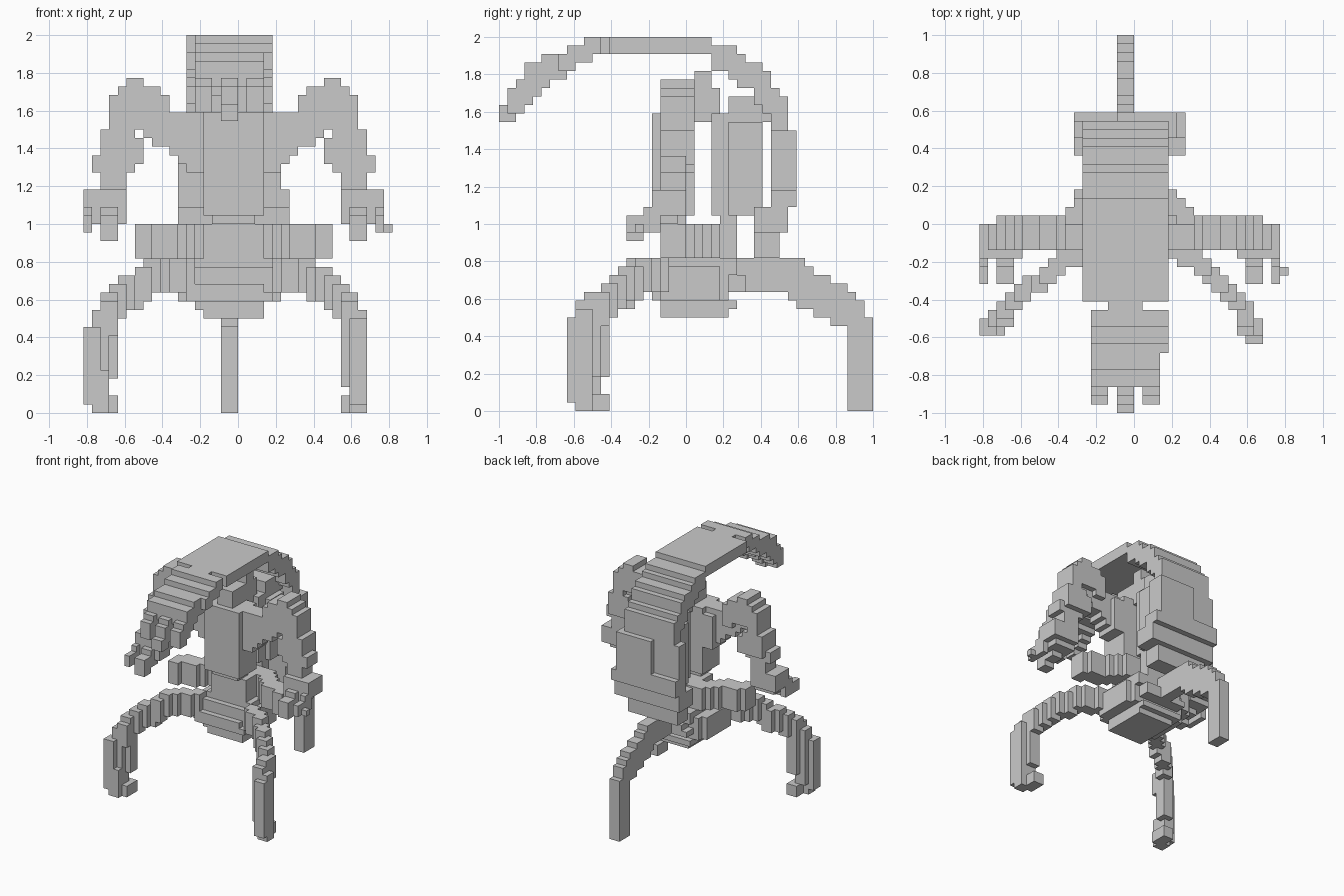
import bpy
import bmesh
from mathutils import Vector

UNIT = 1 / 22  # edge length of one block

cube = bpy.data.objects.get("Cube")
if cube:
    bpy.data.objects.remove(cube, do_unlink=True)

grey = bpy.data.materials.new("plain grey")
grey.use_nodes = True
shade = (0.59, 0.59, 0.59, 1)
grey.diffuse_color = shade
grey.node_tree.nodes["Principled BSDF"].inputs["Base Color"].default_value = shade


def box(low, high):
    """All block cells between two corners."""
    return {(x, y, z) for x in range(low[0], high[0])
            for y in range(low[1], high[1]) for z in range(low[2], high[2])}


def sweep(size, *path):
    """Drag a box along a path, leaving stepped blocks."""
    cells = set()
    for start, end in zip(path, path[1:]):
        start, end = Vector(start), Vector(end)
        steps = max(1, round(max(abs(d) for d in end - start)))
        for step in range(steps + 1):
            corner = [int(round(c)) for c in start.lerp(end, step / steps)]
            cells |= box(corner, [c + s for c, s in zip(corner, size)])
    return cells


def mirror(cells):
    return {(-2 - x, y, z) for x, y, z in cells}


def build(name, cells):
    """Skin the cells with their exposed square faces."""
    bm = bmesh.new()
    verts = {}

    def vert(corner):
        if corner not in verts:
            verts[corner] = bm.verts.new([c * UNIT for c in corner])
        return verts[corner]

    for cell in sorted(cells):
        for axis in range(3):
            for side in (0, 1):
                near = list(cell)
                near[axis] += 2 * side - 1
                if tuple(near) in cells:
                    continue
                ring = []
                for a, b in ((0, 0), (1, 0), (1, 1), (0, 1)):
                    corner = list(cell)
                    corner[axis] += side
                    corner[(axis + 1) % 3] += a
                    corner[(axis + 2) % 3] += b
                    ring.append(vert(tuple(corner)))
                bm.faces.new(ring if side else ring[::-1])
    mesh = bpy.data.meshes.new(name)
    bm.to_mesh(mesh)
    bm.free()
    mesh.materials.append(grey)
    obj = bpy.data.objects.new(name, mesh)
    bpy.context.scene.collection.objects.link(obj)


# Overhanging canopy: roof, rounded rear, front fringe and its three prongs
roof = box((-6, -9, 42), (4, 3, 44)) | box((-3, -11, 42), (1, -9, 44))
roof |= sweep((10, 2, 3), (-6, 3, 40), (-6, 4, 40), (-6, 6, 38), (-6, 8, 37),
              (-6, 9, 35), (-6, 10, 33))
roof |= sweep((9, 2, 2), (-5, -15, 40), (-5, -12, 42))
roof |= sweep((8, 2, 3), (-5, -19, 38), (-5, -16, 39))
for x in (-5, -2, 1):
    roof |= sweep((2, 2, 3), (x, -21, 35), (x, -19, 37))
roof |= box((-2, -22, 34), (0, -20, 36))
build("canopy", roof)

# Back plate with a recessed upper corner and a tapered lower end
plate = box((-7, 10, 24), (5, 13, 33)) - box((-7, 12, 27), (-2, 13, 33))
plate |= box((5, 10, 24), (6, 13, 26))
plate |= box((-7, 8, 21), (6, 12, 24)) | box((-6, 8, 18), (4, 11, 21))
build("back_plate", plate)

# Torso, head, backpack and spine
build("torso", box((-4, -4, 23), (3, 1, 35)) | box((-3, -3, 22), (2, 0, 23)))
head = box((-2, -3, 35), (1, 1, 38)) | box((-2, 1, 34), (1, 3, 40))
build("head", head | box((-2, 3, 34), (1, 4, 38)))
pack = box((-3, 3, 23), (2, 9, 34)) | box((-4, 5, 23), (3, 9, 34))
pack |= box((-3, 3, 34), (2, 10, 35)) | box((-3, 5, 35), (2, 9, 37))
build("backpack", pack)
build("spine", box((-3, 4, 17), (2, 6, 24)))

# Waist and stepped pelvis with clipped corners
build("waist", box((-4, -2, 17), (3, 4, 22)))
pelvis = box((-4, -3, 11), (3, 5, 12)) | box((-5, -3, 12), (3, 6, 13))
pelvis |= box((-6, -4, 13), (4, 5, 14)) | box((-7, -3, 13), (5, 4, 16))
pelvis |= box((-5, -4, 14), (3, 7, 15)) | box((-6, -3, 14), (4, 5, 17))
pelvis |= box((-4, -3, 15), (3, 7, 16)) | box((-7, -2, 16), (5, 4, 17))
pelvis |= box((-5, -2, 16), (4, 6, 18))
build("pelvis", pelvis)

# Stub hips and arms, made on the right side and mirrored
hip = sweep((2, 3, 4), (-12, -3, 18), (-8, -1, 18), (-6, 1, 18))
chest = sweep((2, 3, 4), (-10, -3, 31), (-9, -3, 31), (-7, -3, 29))
chest |= box((-11, -3, 32), (-3, 0, 35)) | box((-6, -3, 28), (-3, 1, 34))
shoulder = sweep((2, 4, 4), (-15, -3, 33), (-13, -3, 35), (-10, -3, 33))
shoulder |= box((-14, -3, 33), (-10, 0, 36))
arm = box((-16, -3, 29), (-11, 1, 33)) - box((-12, -3, 32), (-11, 1, 33))
arm |= box((-17, -3, 28), (-12, 0, 30)) | box((-16, -3, 26), (-13, 0, 28))
hand = box((-18, -4, 23), (-13, 0, 26)) | box((-17, -4, 22), (-13, -1, 23))
for low, high in ((-18, -17), (-16, -14)):
    hand |= box((low, -7, 20 + high % 2), (high, -5, 23))
    hand |= box((low, -5, 21), (high, -3, 24))
for name, cells in (("hip", hip), ("chest", chest), ("shoulder", shoulder),
                    ("arm", arm), ("hand", hand)):
    build("right_" + name, cells)
    build("left_" + name, mirror(cells))
build("left_thumb", box((17, -6, 21), (18, -5, 22)))

# Front legs: arched thigh, upright shin and foot
leg = sweep((2, 2, 4), (-7, -4, 14), (-10, -6, 14), (-14, -9, 12),
            (-16, -11, 10), (-17, -12, 8))
leg |= sweep((2, 2, 9), (-18, -13, 1), (-16, -11, 4))
leg |= box((-17, -13, 0), (-15, -11, 5)) | box((-16, -12, 0), (-14, -9, 2))
build("right_front_leg", leg)
leg = sweep((2, 2, 4), (4, -4, 14), (7, -6, 14), (10, -9, 12),
            (12, -11, 10), (13, -13, 8))
leg |= sweep((2, 2, 10), (13, -14, 1), (12, -12, 4))
leg |= box((13, -13, 0), (15, -11, 5)) | box((12, -12, 0), (14, -9, 2))
build("left_front_leg", leg)

# Rear leg
leg = sweep((2, 3, 4), (-2, 5, 14), (-2, 10, 14), (-2, 14, 12), (-2, 17, 10))
leg |= box((-2, 19, 0), (0, 22, 11)) | box((-2, 18, 10), (0, 21, 13))
build("rear_leg", leg)
